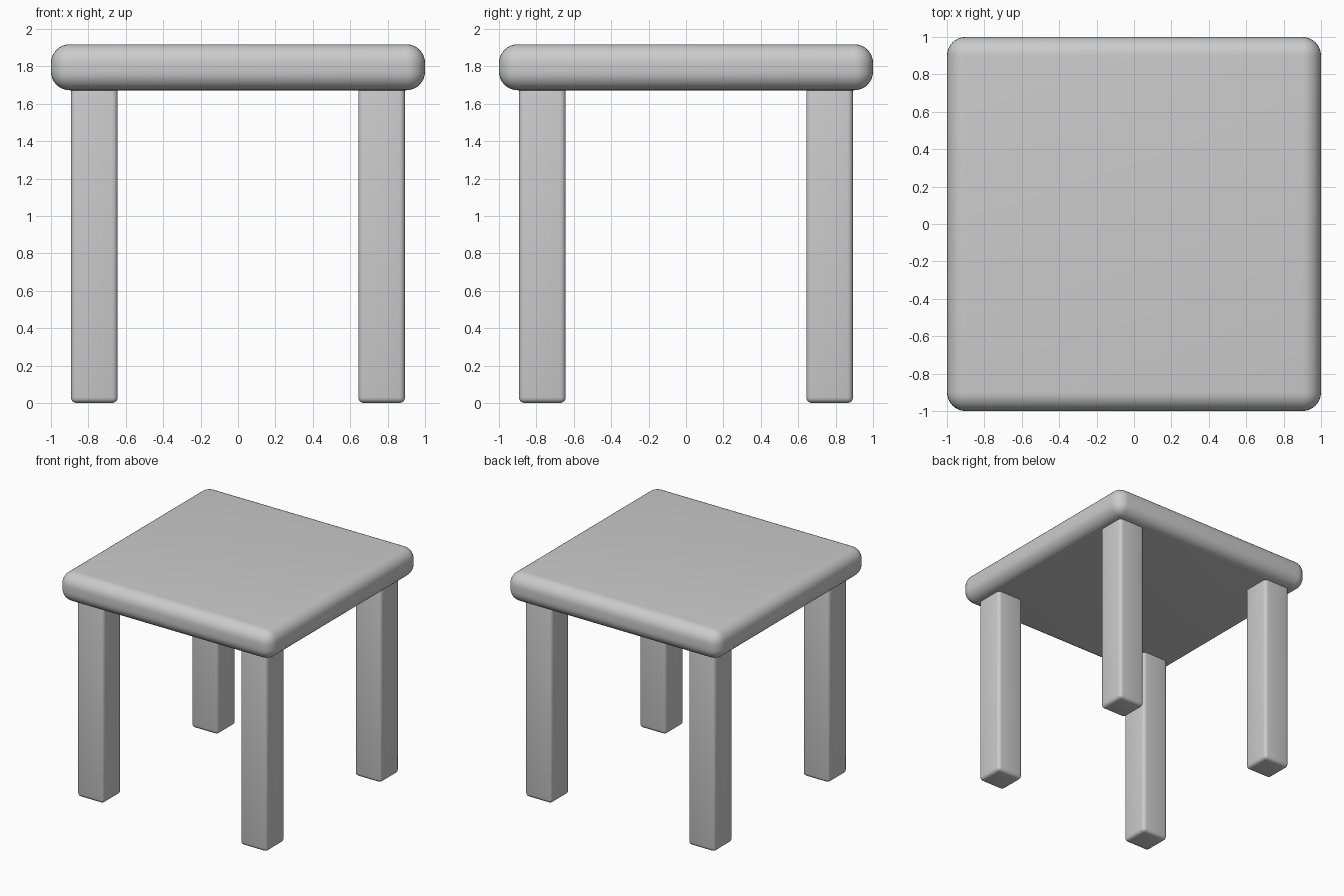
import bpy

if "Cube" in bpy.data.objects:
    bpy.data.objects.remove(bpy.data.objects["Cube"])


def rounded_box(name, lo, hi, radius, segments):
    """Box between two corners with rounded edges and smooth shading."""
    centre = [(a + b) / 2 for a, b in zip(lo, hi)]
    bpy.ops.mesh.primitive_cube_add(size=1, location=centre)
    ob = bpy.context.object
    ob.name = name
    ob.scale = [b - a for a, b in zip(lo, hi)]
    bpy.ops.object.transform_apply(location=False, rotation=False, scale=True)
    bevel = ob.modifiers.new("Rounding", 'BEVEL')
    bevel.width = radius
    bevel.segments = segments
    bpy.ops.object.modifier_apply(modifier=bevel.name)
    bpy.ops.object.shade_smooth_by_angle()
    return ob


# Thick square top with generously rounded edges
rounded_box("table_top", (-1, -1, 1.672), (1, 1, 1.918), 0.1, 8)

# Four square legs, set in from the corners and let slightly into the top
INNER, OUTER = 0.643, 0.893
for side, sx in (("left", -1), ("right", 1)):
    for end, sy in (("front", -1), ("back", 1)):
        xs = sorted((sx * INNER, sx * OUTER))
        ys = sorted((sy * INNER, sy * OUTER))
        rounded_box(f"{end}_{side}_leg", (xs[0], ys[0], 0),
                    (xs[1], ys[1], 1.72), 0.03, 4)
